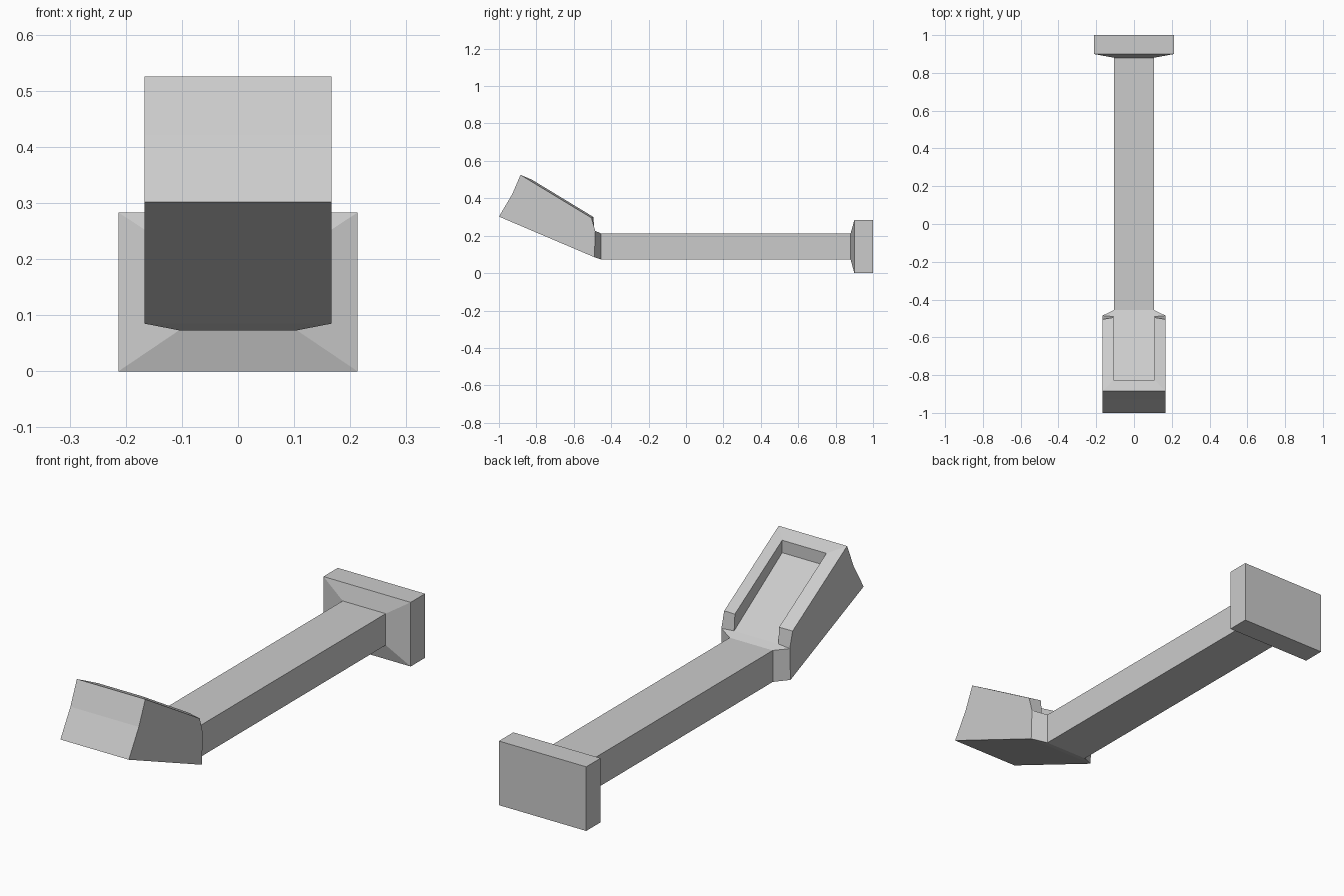
import bpy, bmesh

cube = bpy.data.objects.get("Cube")
if cube:
    bpy.data.objects.remove(cube, do_unlink=True)

grey = bpy.data.materials.new("plain grey")
grey.use_nodes = True
colour = (0.6, 0.6, 0.6, 1)
grey.diffuse_color = colour
grey.node_tree.nodes["Principled BSDF"].inputs["Base Color"].default_value = colour


def finish(name, bm):
    bmesh.ops.recalc_face_normals(bm, faces=bm.faces)
    mesh = bpy.data.meshes.new(name)
    bm.to_mesh(mesh)
    bm.free()
    mesh.materials.append(grey)
    bpy.context.collection.objects.link(bpy.data.objects.new(name, mesh))


def loft(name, sections, cap_end=False):
    """Join rectangular sections (half width, y, low z, high z)."""
    bm = bmesh.new()
    rings = [[bm.verts.new(p) for p in
              ((-w, y, lo), (w, y, lo), (w, y, hi), (-w, y, hi))]
             for w, y, lo, hi in sections]
    for a, b in zip(rings, rings[1:]):
        for i in range(4):
            j = (i + 1) % 4
            bm.faces.new((a[i], a[j], b[j], b[i]))
    if cap_end:
        bm.faces.new(rings[-1])
    finish(name, bm)


# Straight shaft and the end plate with its shallow tapered front
low, high, half = 0.073, 0.212, 0.105
loft("shaft", [(half, -0.455, low, high), (half, 0.88, low, high)])
loft("end_plate", [(half, 0.88, low, high), (0.213, 0.9, 0, 0.283),
                   (0.213, 1, 0, 0.283)], cap_end=True)

# Tilted head: corner points of one half
outer, inner = 0.167, 0.108
points = {
    "shaft_low": (half, -0.455, low), "shaft_top": (half, -0.455, high),
    "flare_low": (outer, -0.49, 0.085), "flare_top": (outer, -0.485, 0.225),
    "heel": (outer, -0.505, 0.295), "inner_heel": (inner, -0.495, 0.30),
    "floor_near": (inner, -0.49, 0.228), "floor_far": (inner, -0.825, 0.445),
    "rim_front": (outer, -0.885, 0.525), "rim_in": (inner, -0.825, 0.5),
    "nose": (outer, -0.93, 0.42), "toe": (outer, -1, 0.302),
}
# Faces repeated on both sides: cheek, flare, wall end, rim, pocket wall
side_faces = [
    "toe flare_low flare_top heel rim_front nose",
    "flare_low shaft_low shaft_top flare_top",
    "flare_top shaft_top floor_near",
    "heel flare_top floor_near inner_heel",
    "rim_front heel inner_heel rim_in",
    "inner_heel floor_near floor_far rim_in",
]
# Faces running across: underside and front, then rim and pocket floor
strip = ["shaft_low", "flare_low", "toe", "nose", "rim_front",
         "rim_in", "floor_far", "floor_near", "shaft_top"]

bm = bmesh.new()
halves = [{n: bm.verts.new((s * x, y, z)) for n, (x, y, z) in points.items()}
          for s in (1, -1)]
left, right = halves
for face in side_faces:
    for side in halves:
        bm.faces.new([side[n] for n in face.split()])
for a, b in zip(strip, strip[1:]):
    bm.faces.new((left[a], left[b], right[b], right[a]))
finish("scoop_head", bm)
